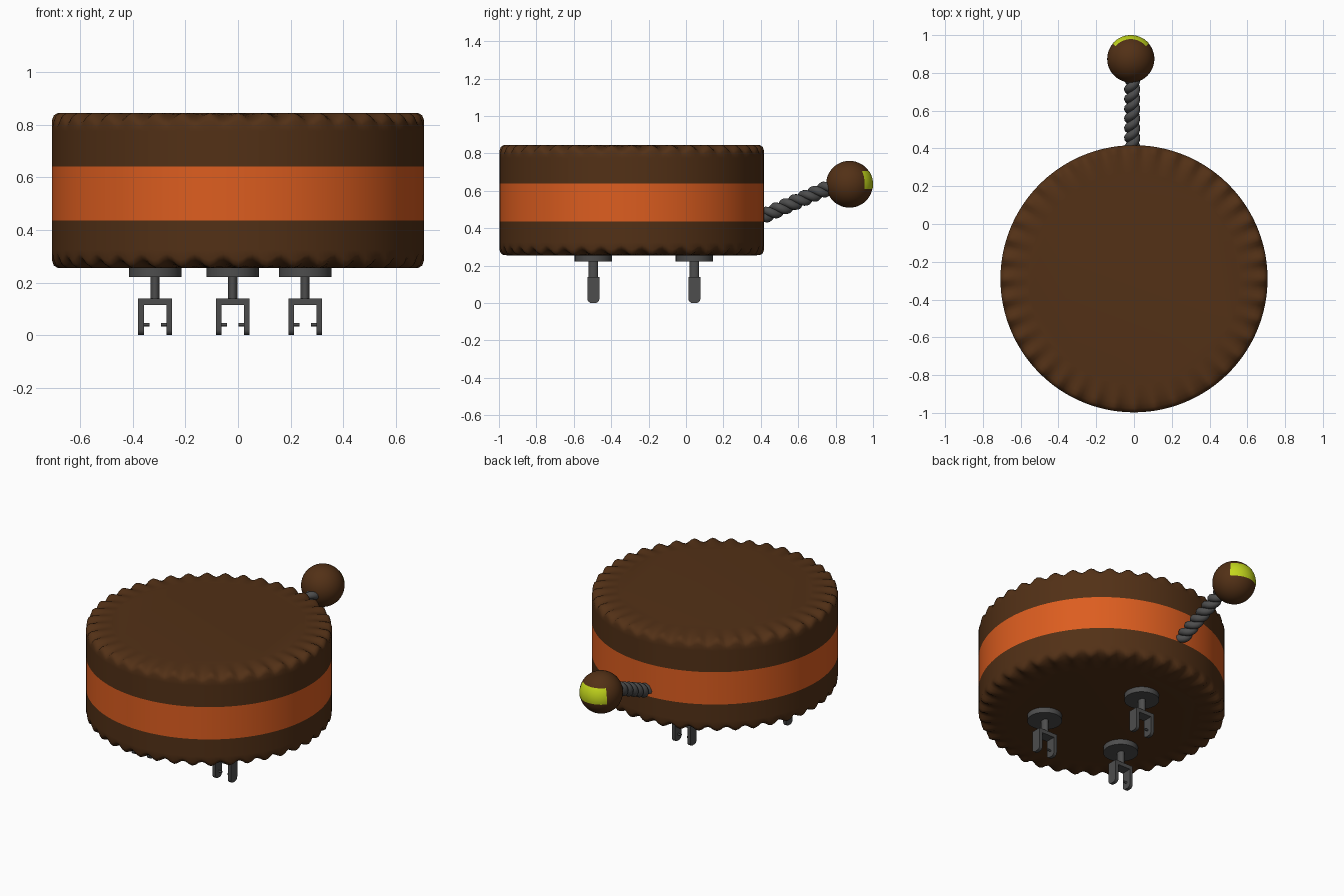
import bpy, bmesh
from math import sin, cos, pi, radians, tau
from mathutils import Vector, Matrix

if "Cube" in bpy.data.objects:
    bpy.data.objects.remove(bpy.data.objects["Cube"])


def material(name, rgb):
    m = bpy.data.materials.new(name)
    m.diffuse_color = (*rgb, 1)
    m.use_nodes = True
    m.node_tree.nodes["Principled BSDF"].inputs["Base Color"].default_value = m.diffuse_color
    return m


BROWN = material("brown_fabric", (0.085, 0.030, 0.008))
ORANGE = material("orange_fabric", (0.72, 0.11, 0.014))
LIME = material("lime_patch", (0.55, 0.68, 0.012))
DARK = material("dark_metal", (0.075, 0.075, 0.075))


def finish(bm, name, mats, angle=40):
    bmesh.ops.recalc_face_normals(bm, faces=bm.faces)
    me = bpy.data.meshes.new(name)
    bm.to_mesh(me)
    bm.free()
    ob = bpy.data.objects.new(name, me)
    bpy.context.collection.objects.link(ob)
    for m in mats:
        me.materials.append(m)
    bpy.ops.object.select_all(action='DESELECT')
    ob.select_set(True)
    bpy.context.view_layer.objects.active = ob
    bpy.ops.object.shade_smooth_by_angle(angle=radians(angle))
    return ob


# Round cushion: revolved profile (radius, z, pleat depth) with pleated rims
def cushion():
    seg, pleats, mid = 240, 40, 0.55
    half = [(0.56, 0.845, 0), (0.62, 0.845, 0.006), (0.66, 0.845, 0.016),
            (0.685, 0.844, 0.027), (0.70, 0.835, 0.030), (0.707, 0.815, 0.024),
            (0.707, 0.775, 0.0), (0.707, 0.64, 0)]
    rings = half + [(r, 2 * mid - z, -d) for r, z, d in reversed(half)]
    rings[8] = (0.707, 0.435, 0)
    bm = bmesh.new()
    loops = []
    for r, z, d in rings:
        loop = []
        for i in range(seg):
            a = tau * i / seg
            w = 0.5 - 0.5 * cos(pleats * a)
            loop.append(bm.verts.new((r * cos(a), r * sin(a) - 0.29, z - d * w)))
        loops.append(loop)
    for k in range(len(loops) - 1):
        for i in range(seg):
            j = (i + 1) % seg
            f = bm.faces.new((loops[k][i], loops[k][j], loops[k + 1][j], loops[k + 1][i]))
            f.material_index = 1 if k == 7 else 0
    bm.faces.new(loops[0])
    bm.faces.new(loops[-1])
    finish(bm, "pleated_cushion", [BROWN, ORANGE], 50)


# Foot: round plate, stem, fork with rounded prongs and axle stubs
def cylinder(bm, r, depth, matrix, seg=32):
    bmesh.ops.create_cone(bm, cap_ends=True, segments=seg, radius1=r, radius2=r,
                          depth=depth, matrix=matrix)


def slab(bm, x0, x1, outline):
    a = [bm.verts.new((x0, y, z)) for y, z in outline]
    b = [bm.verts.new((x1, y, z)) for y, z in outline]
    n = len(outline)
    bm.faces.new(a)
    bm.faces.new(b)
    for i in range(n):
        bm.faces.new((a[i], a[(i + 1) % n], b[(i + 1) % n], b[i]))


def foot(name, x, y):
    bm = bmesh.new()
    cylinder(bm, 0.10, 0.036, Matrix.Translation((0, 0, 0.24)), 40)
    cylinder(bm, 0.025, 0.10, Matrix.Translation((0, 0, 0.18)) @ Matrix.Diagonal((0.7, 1, 1, 1)), 20)
    w, c = 0.032, 0.022
    arc = [(w - c + c * cos(t * pi / 8), c - c * sin(t * pi / 8)) for t in range(5)]
    prong = [(w, 0.14)] + arc + [(-py, pz) for py, pz in reversed(arc)] + [(-w, 0.14)]
    for s in (-1, 1):
        slab(bm, s * 0.043, s * 0.064, prong)
        cylinder(bm, 0.006, 0.024, Matrix.Translation((s * 0.034, 0, 0.04))
                 @ Matrix.Rotation(pi / 2, 4, 'Y'), 12)
    slab(bm, -0.043, 0.043, [(w, 0.14), (w, 0.115), (-w, 0.115), (-w, 0.14)])
    ob = finish(bm, name, [DARK])
    ob.location = (x, y, 0)


# Twisted cord: two strands wound around a sloping axis
def cord():
    start, end = Vector((-0.01, 0.405, 0.462)), Vector((-0.01, 0.775, 0.622))
    axis = (end - start).normalized()
    side = Vector((1, 0, 0))
    up = axis.cross(side)
    cu = bpy.data.curves.new("twisted_cord", 'CURVE')
    cu.dimensions = '3D'
    cu.bevel_depth, cu.bevel_resolution, cu.use_fill_caps = 0.023, 3, True
    n, turns = 90, 3.6
    for s in range(2):
        sp = cu.splines.new('POLY')
        sp.points.add(n)
        for i in range(n + 1):
            a = tau * turns * i / n + pi * s
            p = start.lerp(end, i / n) + 0.020 * (side * cos(a) + up * sin(a))
            sp.points[i].co = (*p, 1)
    cu.materials.append(DARK)
    bpy.context.collection.objects.link(bpy.data.objects.new("twisted_cord", cu))


# Ball on the end of the cord, with a curved patch on its back
BALL = Vector((-0.017, 0.874, 0.635))


def ball():
    bm = bmesh.new()
    bmesh.ops.create_uvsphere(bm, u_segments=48, v_segments=24, radius=0.125,
                              matrix=Matrix.Translation(BALL))
    finish(bm, "ball", [BROWN], 60)


def patch():
    bm = bmesh.new()
    nu, nv, r = 20, 10, 0.1263
    grid = []
    for j in range(nv + 1):
        e = radians(-11 + 45 * j / nv)
        row = []
        for i in range(nu + 1):
            a = radians(-50 + 100 * i / nu)
            row.append(bm.verts.new(BALL + r * Vector((sin(a) * cos(e), cos(a) * cos(e), sin(e)))))
        grid.append(row)
    for j in range(nv):
        for i in range(nu):
            bm.faces.new((grid[j][i + 1], grid[j][i], grid[j + 1][i], grid[j + 1][i + 1]))
    finish(bm, "ball_patch", [LIME], 60)


cushion()
for foot_name, fx, fy in (("foot_front_left", -0.315, -0.495),
                          ("foot_front_right", 0.255, -0.495),
                          ("foot_back", -0.02, 0.045)):
    foot(foot_name, fx, fy)
cord()
ball()
patch()
